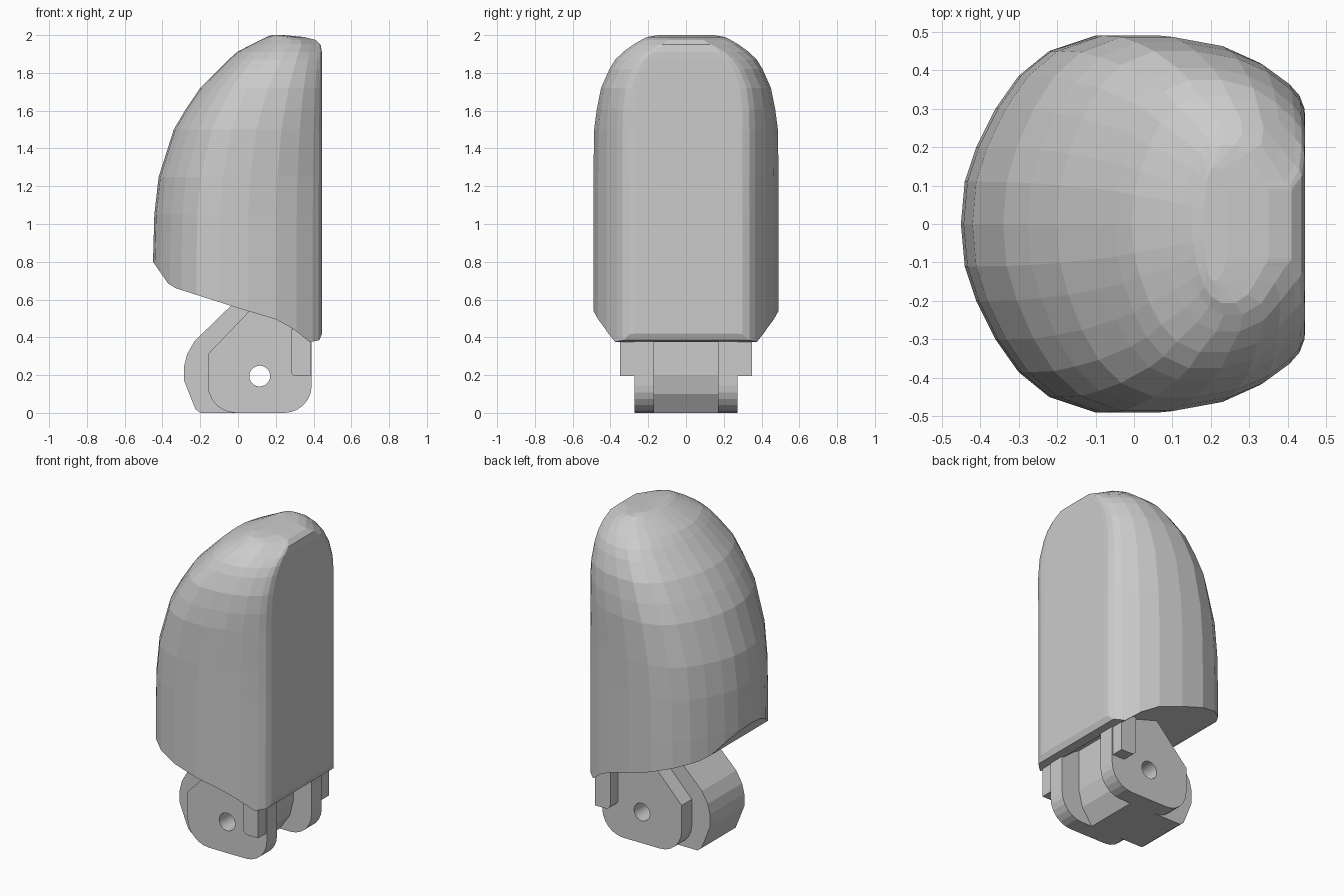
import bpy, bmesh, math

if "Cube" in bpy.data.objects:
    bpy.data.objects.remove(bpy.data.objects["Cube"])


def make_object(name, bm):
    bmesh.ops.recalc_face_normals(bm, faces=bm.faces)
    mesh = bpy.data.meshes.new(name)
    bm.to_mesh(mesh)
    bm.free()
    ob = bpy.data.objects.new(name, mesh)
    bpy.context.collection.objects.link(ob)
    return ob


def prism(name, profile, y0, y1):
    """Extrude an x-z profile along y."""
    bm = bmesh.new()
    face = bm.faces.new([bm.verts.new((x, y0, z)) for x, z in profile])
    new = bmesh.ops.extrude_face_region(bm, geom=[face])["geom"]
    bmesh.ops.translate(bm, vec=(0, y1 - y0, 0),
                        verts=[v for v in new if isinstance(v, bmesh.types.BMVert)])
    return make_object(name, bm)


def cut(ob, cutter):
    mod = ob.modifiers.new("cut", 'BOOLEAN')
    mod.operation = 'DIFFERENCE'
    mod.solver = 'EXACT'
    mod.object = cutter
    cutter.hide_render = True
    cutter.hide_set(True)


def arc(cx, cz, r, a0, a1, n=6):
    return [(cx + r * math.cos(math.radians(a0 + (a1 - a0) * i / n)),
             cz + r * math.sin(math.radians(a0 + (a1 - a0) * i / n))) for i in range(n + 1)]


# Fingertip shell: D-shaped sections (half outline) lofted upwards
half = [(-0.45, 0), (-0.44, 0.11), (-0.41, 0.2), (-0.36, 0.3), (-0.3, 0.385), (-0.22, 0.45),
        (-0.1, 0.49), (0.05, 0.49), (0.2, 0.465), (0.31, 0.42), (0.395, 0.365),
        (0.427, 0.335), (0.443, 0.3), (0.445, 0.27)]
outline = half + [(x, -y) for x, y in reversed(half[1:])]
# z, left x, right x, body width factor, flat-face width factor (semicircular top)
levels = [(0.3, -0.45, 0.445, 1, 1), (0.8, -0.45, 0.445, 1, 1), (1.05, -0.443, 0.445, 1, 1),
          (1.25, -0.42, 0.445, 1, 1), (1.5, -0.34, 0.445, 0.993, 1),
          (1.61, -0.275, 0.445, 0.963, 0.995), (1.72, -0.2, 0.445, 0.918, 0.955),
          (1.82, -0.1, 0.445, 0.827, 0.84), (1.87, -0.05, 0.445, 0.765, 0.74),
          (1.91, -0.005, 0.444, 0.68, 0.61), (1.95, 0.07, 0.437, 0.57, 0.42),
          (1.975, 0.12, 0.41, 0.48, 0.3), (1.99, 0.15, 0.35, 0.42, 0.3),
          (2.0, 0.18, 0.24, 0.3, 0.3)]
bm = bmesh.new()
rings = []
for z, xl, xr, body, flat in levels:
    ring = []
    for x, y in outline:
        t = min(max((x - 0.15) / 0.25, 0), 1)
        ring.append(bm.verts.new((xl + (x + 0.45) / 0.895 * (xr - xl),
                                  y * (body * (1 - t) + flat * t), z)))
    rings.append(ring)
n = len(outline)
for a, b in zip(rings, rings[1:]):
    for i in range(n):
        bm.faces.new((a[i], a[(i + 1) % n], b[(i + 1) % n], b[i]))
bm.faces.new(rings[0])
bm.faces.new(rings[-1])
shell = make_object("fingertip_shell", bm)

# Sloping underside of the shell
under = prism("underside_cutter",
              [(-0.6, 0.1), (0.6, 0.1), (0.6, 0.6), (0.445, 0.42), (0.43, 0.385), (0.38, 0.375),
               (0.3, 0.44), (0.2, 0.495), (0.0, 0.555), (-0.33, 0.66), (-0.37, 0.685),
               (-0.45, 0.8), (-0.6, 1.0)], -0.7, 0.7)
cut(shell, under)

# Hinge pin hole shared by all hinge parts
pin = prism("pin_cutter", arc(0.115, 0.195, 0.055, 0, 345, 23), -0.6, 0.6)

# Central hinge block
core = prism("hinge_core",
             [(-0.2, 0), (0.17, 0), (0.24, 0.1), (0.265, 0.2), (0.265, 0.46), (0.1, 0.56),
              (-0.04, 0.565), (-0.23, 0.38), (-0.27, 0.31), (-0.285, 0.25), (-0.285, 0.17),
              (-0.25, 0.08), (-0.225, 0.02)], -0.17, 0.17)
cut(core, pin)

# Side lugs with rounded bottoms, and the stop tabs outside them
lug_profile = (arc(-0.01, 0.15, 0.15, 180, 270) + arc(0.245, 0.145, 0.145, 270, 360)
               + [(0.39, 0.42), (0.2, 0.53), (0.08, 0.56), (-0.16, 0.31)])
tab_profile = (arc(0.31, 0.225, 0.03, 180, 270, 3)
               + [(0.385, 0.195), (0.385, 0.42), (0.31, 0.46), (0.28, 0.44)])
for side, s in (("front", -1), ("back", 1)):
    lug = prism(side + "_lug", lug_profile, s * 0.17, s * 0.272)
    cut(lug, pin)
    prism(side + "_stop_tab", tab_profile, s * 0.265, s * 0.35)
